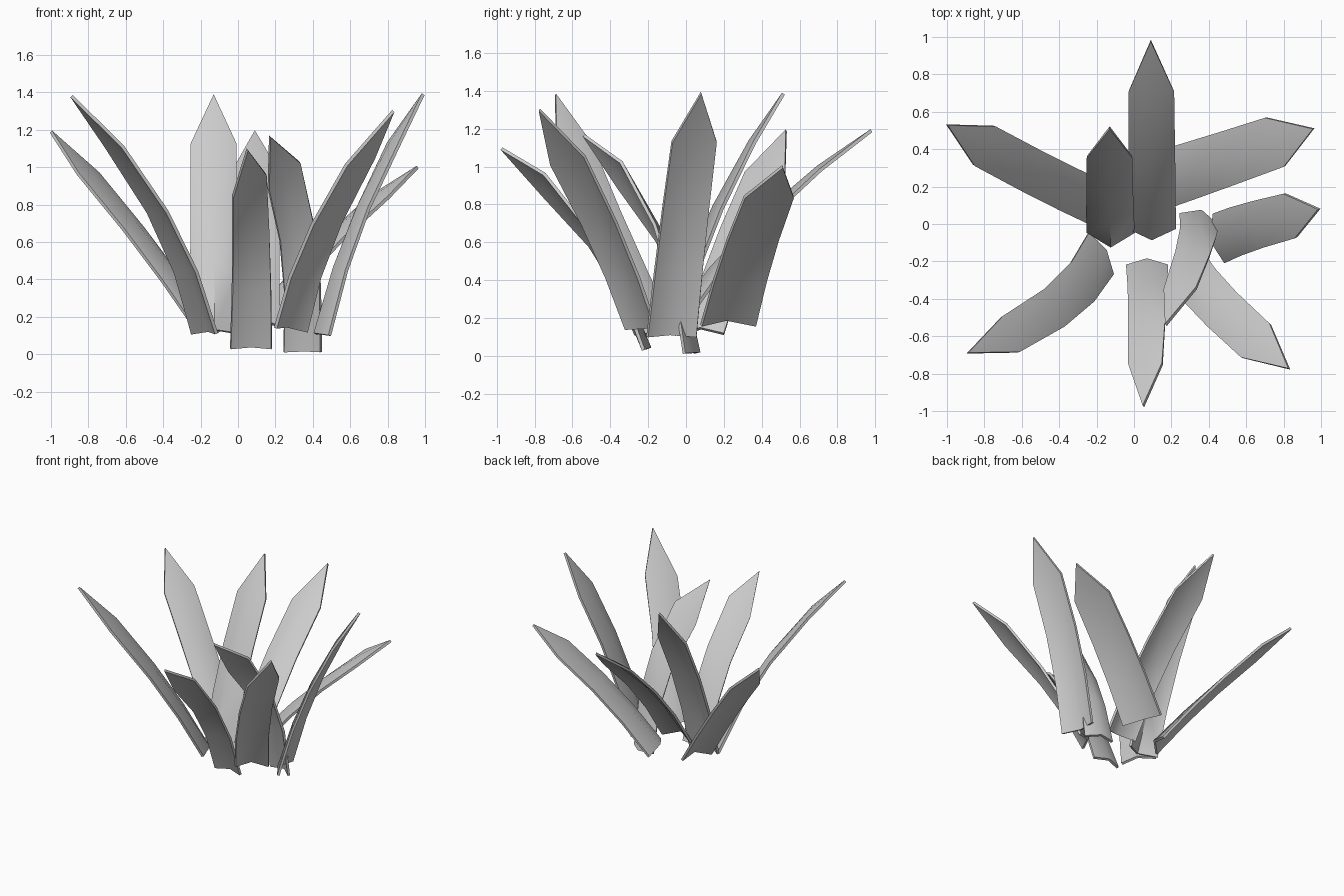
import bpy
from mathutils import Vector

if "Cube" in bpy.data.objects:
    bpy.data.objects.remove(bpy.data.objects["Cube"])

THICK = 0.018
SHOULDER = 0.78
RINGS = (0.0, 0.25, 0.5, SHOULDER)
ACROSS = (-1.0, 0.0, 1.0)


def leaf(name, base, mid, tip, side0, side1, bulge=0.05):
    """Folded blade along a curve through base, mid and tip, with a pointed end."""
    base, mid, tip, side0, side1 = map(Vector, (base, mid, tip, side0, side1))

    def point(t):
        return (base * (2 * (t - 0.5) * (t - 1)) + mid * (4 * t * (1 - t))
                + tip * (2 * t * (t - 0.5)))

    verts, faces = [], []
    n = len(ACROSS)
    for t in RINGS:
        side = side0.lerp(side1, t / SHOULDER)
        tangent = point(t + 0.01) - point(t - 0.01)
        normal = side.cross(tangent).normalized()
        if normal.z < 0:
            normal = -normal
        height = bulge * (1 - 0.7 * t / SHOULDER)
        for s in ACROSS:
            verts.append(point(t) + side * s + normal * height * (1 - abs(s)))
    for r in range(len(RINGS) - 1):
        for i in range(n - 1):
            a = r * n + i
            faces.append((a, a + 1, a + n + 1, a + n))
    # pointed end
    last = (len(RINGS) - 1) * n
    verts.append(tip)
    for i in range(n - 1):
        faces.append((last + i, last + i + 1, len(verts) - 1))

    mesh = bpy.data.meshes.new(name)
    mesh.from_pydata([v[:] for v in verts], [], faces)
    obj = bpy.data.objects.new(name, mesh)
    bpy.context.collection.objects.link(obj)
    solid = obj.modifiers.new("thickness", 'SOLIDIFY')
    solid.thickness = THICK
    solid.offset = 0
    bpy.ops.object.select_all(action='DESELECT')
    obj.select_set(True)
    bpy.context.view_layer.objects.active = obj
    bpy.ops.object.modifier_apply(modifier=solid.name)
    bpy.ops.object.shade_smooth_by_angle(angle=1.0)
    return obj


# back leaves
leaf("leaf_back", (.095, -.02, .15), (.095, .41, .70), (.09, .98, 1.19),
     (.125, 0, 0), (.12, 0, 0), 0.07)
leaf("leaf_back_upright", (-.125, -.04, .11), (-.13, .19, .775), (-.13, .515, 1.385),
     (.125, 0, 0), (.12, 0, 0), 0.08)
leaf("leaf_back_right", (.115, .225, .16), (.51, .355, .615), (.96, .51, 1.0),
     (-.054, .145, 0), (-.05, .13, 0.0))
leaf("leaf_back_left", (-.16, .095, .115), (-.56, .29, .67), (-1.0, .53, 1.19),
     (.055, .105, 0), (.055, .105, 0))

# side leaves
leaf("leaf_right", (.46, -.075, .10), (.67, 0, .78), (.99, .08, 1.39),
     (-.03, .13, 0), (-.03, .118, 0))
leaf("leaf_front_left", (-.18, -.16, .11), (-.43, -.45, .76), (-.89, -.69, 1.38),
     (.065, -.11, 0), (.045, -.095, 0), 0.035)
leaf("leaf_front_right", (.285, -.235, .13), (.475, -.46, .7), (.83, -.775, 1.30),
     (.085, .085, -.01), (.075, .09, .02))

# front leaves, twisted toward the end
leaf("leaf_front", (.07, -.225, .03), (.07, -.51, .62), (.05, -.975, 1.095),
     (.11, 0, 0), (.09, 0, .06), 0.035)
leaf("leaf_front_inner", (.345, .02, .012), (.315, -.16, .65), (.17, -.54, 1.165),
     (.1, -.03, 0), (.085, .005, .07))
